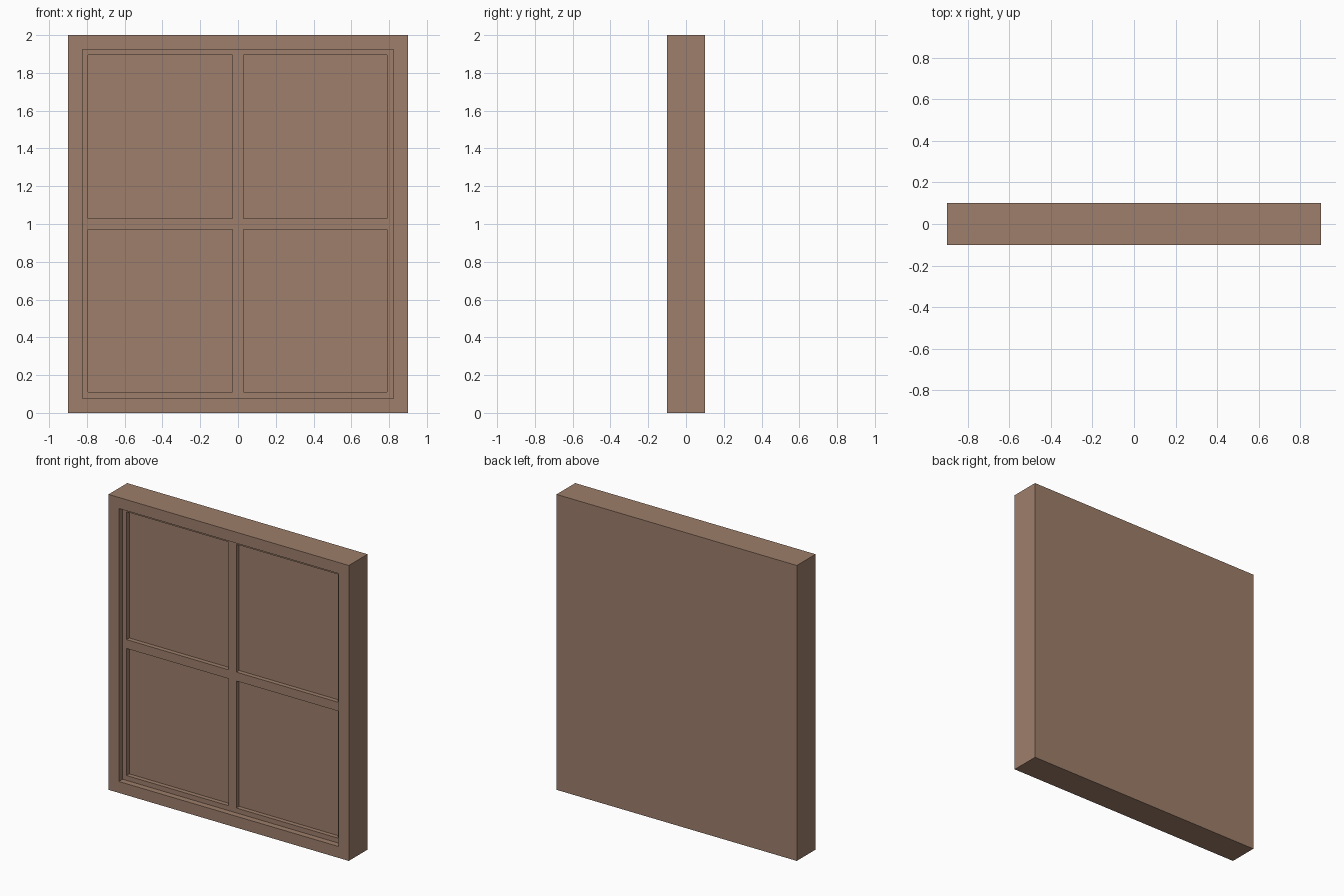
import bpy, bmesh

if "Cube" in bpy.data.objects:
    bpy.data.objects.remove(bpy.data.objects["Cube"])

wood = bpy.data.materials.new("brown_wood")
wood.diffuse_color = (0.34, 0.21, 0.145, 1)
wood.use_nodes = True
wood.node_tree.nodes["Principled BSDF"].inputs["Base Color"].default_value = wood.diffuse_color


def plate(name, xs, zs, pockets, y_front, y_back, recess=None):
    """Slab from a cell grid; pocket cells are holes, or recesses if a depth is given."""
    bm = bmesh.new()
    verts = {(i, k): bm.verts.new((x, y_front, z))
             for i, x in enumerate(xs) for k, z in enumerate(zs)}
    panes = []
    for i in range(len(xs) - 1):
        for k in range(len(zs) - 1):
            if (i, k) in pockets and recess is None:
                continue
            f = bm.faces.new([verts[i, k], verts[i + 1, k],
                              verts[i + 1, k + 1], verts[i, k + 1]])
            if (i, k) in pockets:
                panes.append(f)

    def push(faces, dy):
        geom = bmesh.ops.extrude_face_region(bm, geom=faces)["geom"]
        moved = [g for g in geom if isinstance(g, bmesh.types.BMVert)]
        bmesh.ops.translate(bm, verts=moved, vec=(0, dy, 0))

    push(bm.faces[:], y_back - y_front)
    if panes:
        push(panes, recess)
        bmesh.ops.delete(bm, geom=panes, context='FACES_ONLY')
    bmesh.ops.recalc_face_normals(bm, faces=bm.faces[:])
    mesh = bpy.data.meshes.new(name)
    bm.to_mesh(mesh)
    bm.free()
    mesh.materials.append(wood)
    ob = bpy.data.objects.new(name, mesh)
    bpy.context.collection.objects.link(ob)


# Raised outer casing
plate("outer_frame", [-0.9, -0.823, 0.823, 0.9], [0, 0.077, 1.925, 2],
      {(1, 1)}, -0.1, -0.06)

# Body with four recessed panes between the crossing bars
plate("paned_panel", [-0.9, -0.793, -0.03, 0.03, 0.79, 0.9],
      [0, 0.11, 0.97, 1.03, 1.895, 2],
      {(i, k) for i in (1, 3) for k in (1, 3)}, -0.06, 0.1, 0.03)
